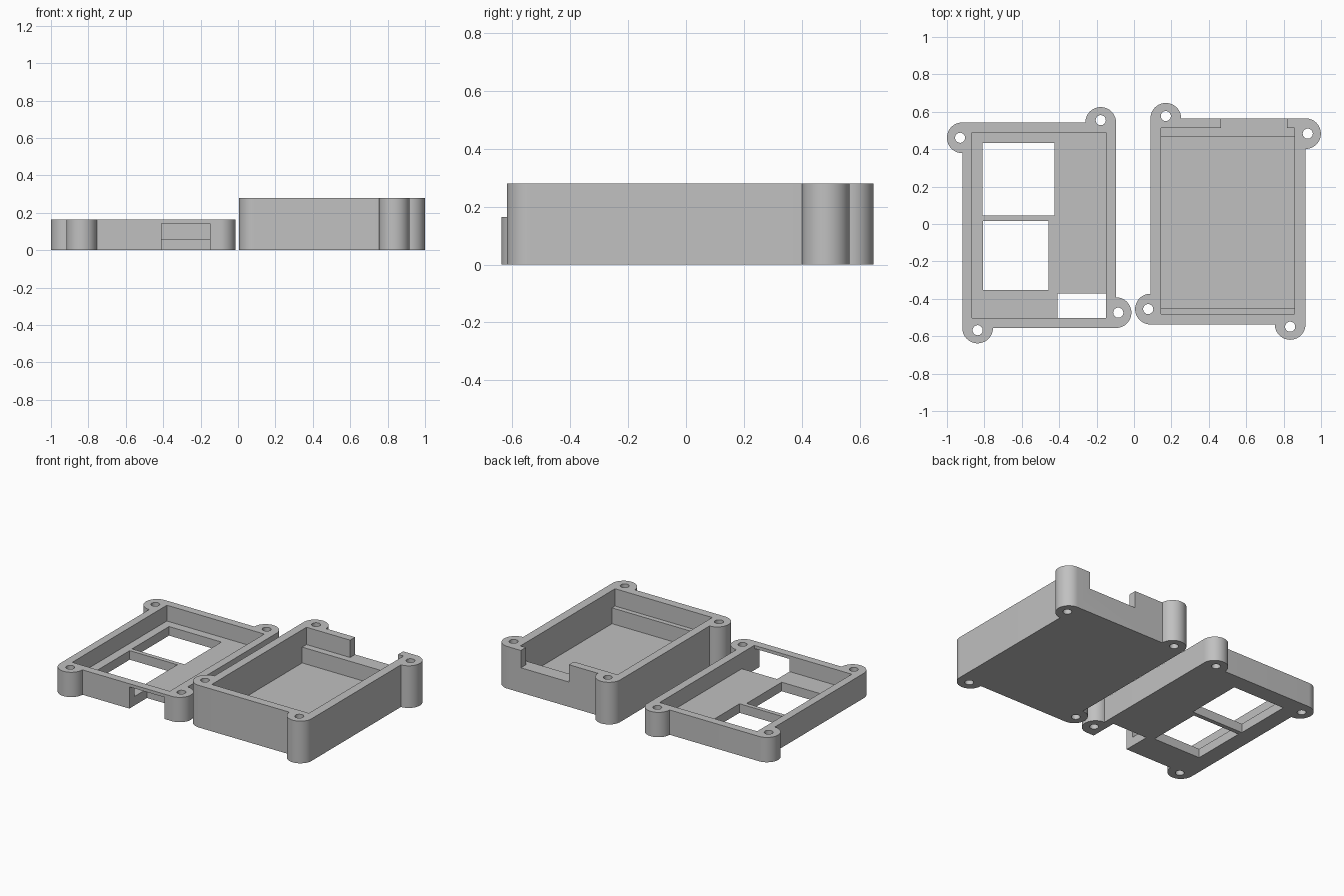
import bpy, bmesh, math

if "Cube" in bpy.data.objects:
    bpy.data.objects.remove(bpy.data.objects["Cube"])

grey = bpy.data.materials.new("plain grey")
grey.use_nodes = True
grey.diffuse_color = (0.53, 0.53, 0.53, 1)
grey.node_tree.nodes["Principled BSDF"].inputs["Base Color"].default_value = (0.53, 0.53, 0.53, 1)

LUG = 0.082      # lug radius
HOLE = 0.027     # screw hole radius
SHIFT = 0.012    # screw hole offset outwards
STEPS = 28       # segments per lug


def prism(name, points, z0, z1):
    """Extrude a flat outline from z0 to z1."""
    bm = bmesh.new()
    face = bm.faces.new([bm.verts.new((x, y, z0)) for x, y in points])
    top = bmesh.ops.extrude_face_region(bm, geom=[face])["geom"]
    for v in top:
        if isinstance(v, bmesh.types.BMVert):
            v.co.z = z1
    bmesh.ops.recalc_face_normals(bm, faces=bm.faces)
    mesh = bpy.data.meshes.new(name)
    bm.to_mesh(mesh)
    bm.free()
    obj = bpy.data.objects.new(name, mesh)
    bpy.context.collection.objects.link(obj)
    mesh.materials.append(grey)
    return obj


def arc(cx, cy, radius, start, sweep, steps):
    return [(cx + radius * math.cos(start + sweep * i / steps),
             cy + radius * math.sin(start + sweep * i / steps)) for i in range(steps + 1)]


def cut(obj, points, z0, z1):
    """Subtract an extruded outline from obj."""
    cutter = prism("cutter", points, z0, z1)
    cutter.hide_render = True
    mod = obj.modifiers.new("cut", "BOOLEAN")
    mod.operation = "DIFFERENCE"
    mod.solver = "EXACT"
    mod.object = cutter
    bpy.context.view_layer.objects.active = obj
    bpy.ops.object.modifier_apply(modifier=mod.name)
    bpy.data.objects.remove(cutter)


def rect(x0, x1, y0, y1):
    return [(x0, y0), (x1, y0), (x1, y1), (x0, y1)]


def shell(name, x0, x1, y0, y1, height):
    """Block with a half-round screw lug beside each corner, turning pinwheel fashion."""
    # lug centre and outward direction, clockwise from the back left
    sides = "left_back", "back_right", "right_front", "front_left"
    if name == "lid_tray":
        lugs = [(x0, y1 - LUG, -1, 0), (x1 - LUG, y1, 0, 1),
                (x1, y0 + LUG, 1, 0), (x0 + LUG, y0, 0, -1)]
    else:
        lugs = [(x0 + LUG, y1, 0, 1), (x1, y1 - LUG, 1, 0),
                (x1 - LUG, y0, 0, -1), (x0, y0 + LUG, -1, 0)]
    outline = []
    for cx, cy, dx, dy in lugs:
        outline += arc(cx, cy, LUG, math.atan2(dy, dx) + math.pi / 2, -math.pi, STEPS)
    obj = prism(name, outline, 0, height)
    for cx, cy, dx, dy in lugs:
        ring = arc(cx + dx * SHIFT, cy + dy * SHIFT, HOLE, 0, math.tau, 32)[:-1]
        cut(obj, ring, -0.1, height + 0.1)
    return obj


def finish(obj):
    bpy.ops.object.select_all(action="DESELECT")
    obj.select_set(True)
    bpy.context.view_layer.objects.active = obj
    bpy.ops.object.shade_smooth_by_angle(angle=math.radians(30))


# Shallow lid with two windows and a front port
lid = shell("lid_tray", -0.918, -0.096, -0.556, 0.543, 0.165)
cut(lid, rect(-0.866, -0.15, -0.503, 0.49), 0.06, 0.3)
cut(lid, rect(-0.81, -0.425, 0.045, 0.433), -0.1, 0.1)
cut(lid, rect(-0.807, -0.457, -0.352, 0.016), -0.1, 0.1)
cut(lid, rect(-0.409, -0.15, -0.7, -0.372), -0.1, 0.144)
finish(lid)

# Deep base with ledges at both ends and a notch in the back wall
base = shell("base_box", 0.088, 0.917, -0.537, 0.565, 0.28)
cut(base, rect(0.144, 0.858, -0.481, 0.513), 0.165, 0.4)
cut(base, rect(0.144, 0.858, -0.449, 0.468), 0.06, 0.4)
cut(base, rect(0.465, 0.818, 0.49, 0.7), 0.165, 0.4)
finish(base)
